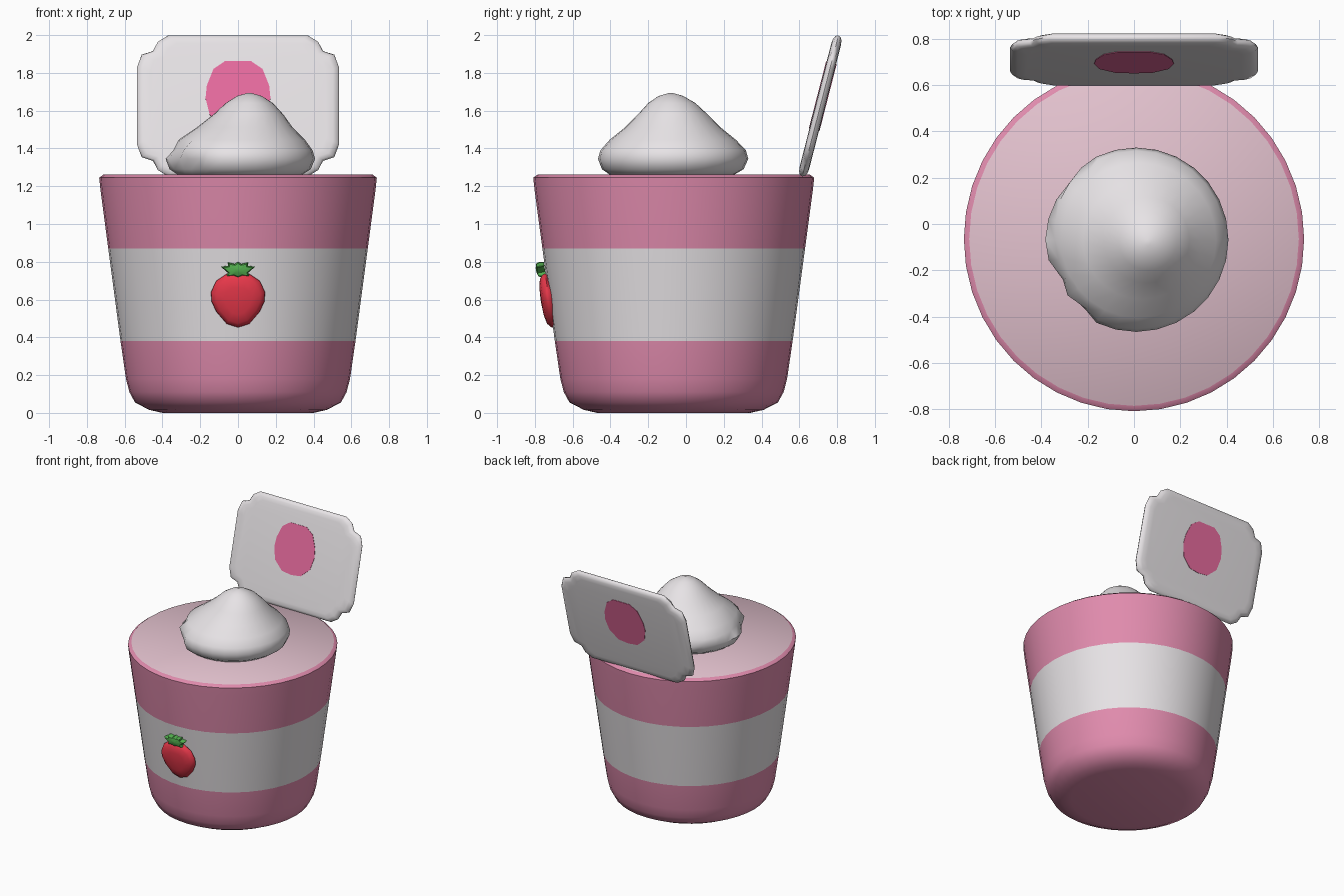
import bpy, bmesh, math, random
from mathutils import Matrix, Vector

random.seed(4)
cube = bpy.data.objects.get("Cube")
if cube:
    bpy.data.objects.remove(cube, do_unlink=True)


def material(name, rgb):
    m = bpy.data.materials.new(name)
    m.use_nodes = True
    m.diffuse_color = (*rgb, 1)
    m.node_tree.nodes["Principled BSDF"].inputs["Base Color"].default_value = (*rgb, 1)
    return m


WHITE = material("cream white", (0.80, 0.77, 0.79))
PINK = material("rose pink", (0.75, 0.26, 0.42))
PALE = material("pale pink", (0.77, 0.54, 0.62))
HOT = material("hot pink", (0.81, 0.15, 0.35))
RED = material("berry red", (0.82, 0.04, 0.07))
GREEN = material("leaf green", (0.09, 0.44, 0.08))


def finish(bm, name, mats, angle=40, matrix=Matrix()):
    bmesh.ops.recalc_face_normals(bm, faces=bm.faces)
    mesh = bpy.data.meshes.new(name)
    bm.to_mesh(mesh)
    bm.free()
    mesh.transform(matrix)
    for m in mats:
        mesh.materials.append(m)
    obj = bpy.data.objects.new(name, mesh)
    bpy.context.collection.objects.link(obj)
    bpy.ops.object.select_all(action='DESELECT')
    obj.select_set(True)
    bpy.context.view_layer.objects.active = obj
    bpy.ops.object.shade_smooth_by_angle(angle=math.radians(angle))
    return obj


def skin(rings):
    """Bridge closed rings of points and cap both ends."""
    bm = bmesh.new()
    loops = [[bm.verts.new(p) for p in ring] for ring in rings]
    for a, b in zip(loops, loops[1:]):
        for i in range(len(a)):
            j = (i + 1) % len(a)
            bm.faces.new((a[i], a[j], b[j], b[i]))
    bm.faces.new(loops[0])
    bm.faces.new(loops[-1])
    return bm


def circle(r, z, cx, cy, n, sy=1.0):
    return [Vector((cx + r * math.cos(t), cy + r * sy * math.sin(t), z))
            for t in (2 * math.pi * i / n for i in range(n))]


def pillow(outline, layers):
    """Stack scaled copies of a flat outline: layers are (scale, depth)."""
    return skin([[(x * s, y * s, d) for x, y in outline] for s, d in layers])


def mirrored(half):
    return half + [(-x, y) for x, y in reversed(half) if x > 0]


def upright(y, z, lean):
    """Stand a flat shape up so it faces -y, leaning its top back by an angle."""
    return Matrix.Translation((0, y, z)) @ Matrix.Rotation(math.radians(90 - lean), 4, 'X')


# Tapered cup with a rounded foot, a white band and a flat filled top
CY = -0.065
profile = [(0.40, 0), (0.47, 0.016), (0.545, 0.055), (0.575, 0.11), (0.593, 0.18),
           (0.622, 0.38), (0.687, 0.87), (0.728, 1.18), (0.735, 1.245), (0.712, 1.262)]
bm = skin([circle(r, z, 0, CY, 40, 1.012) for r, z in profile])
for f in bm.faces:
    z = f.calc_center_median().z
    f.material_index = 2 if z > 1.26 else 1 if 0.38 < z < 0.87 else 0
finish(bm, "cup", [PINK, WHITE, PALE], 50)

# Mound of cream, peak leaning right, with a lumpy left side
mound = [(0.32, 1.255, 0.01, -0.075), (0.375, 1.29, 0.01, -0.07), (0.398, 1.345, 0.01, -0.068),
         (0.385, 1.39, 0.01, -0.068), (0.335, 1.445, 0.02, -0.07), (0.255, 1.51, 0.035, -0.07),
         (0.185, 1.58, 0.055, -0.07), (0.125, 1.64, 0.06, -0.075), (0.065, 1.678, 0.06, -0.08),
         (0.012, 1.693, 0.06, -0.08)]
rings = [circle(r, z, cx, cy, 28) for r, z, cx, cy in mound]
for ring in rings[1:4]:
    for p in ring:
        if p.x < -0.2:
            p.x += random.uniform(0.0, 0.045)
finish(skin(rings), "cream_mound", [WHITE], 60)

# Open lid with notched corners
LEAN = 14.4
lid_place = upright(0.711, 1.625, LEAN)
corner = [(0.535, 0.21), (0.51, 0.28), (0.45, 0.30), (0.425, 0.35), (0.37, 0.385)]
right = [(x, -y) for x, y in reversed(corner)] + corner
lid_outline = right + [(-x, y) for x, y in reversed(right)]
lid_layers = [(0.87, -0.026), (0.94, -0.023), (0.985, -0.014), (1, 0),
              (0.985, 0.014), (0.94, 0.023), (0.87, 0.026)]
finish(pillow(lid_outline, lid_layers), "lid", [WHITE], 50, lid_place)

# Round spot on each side of the lid
spot = mirrored([(0, 0.182), (0.07, 0.182), (0.13, 0.14), (0.165, 0.05), (0.172, -0.02),
                 (0.15, -0.11), (0.08, -0.175), (0, -0.185)])
for name, side in (("front", 1), ("back", -1)):
    bm = pillow(spot, [(1, side * 0.024), (1, side * 0.029)])
    finish(bm, "lid_spot_" + name, [HOT], 30, lid_place @ Matrix.Translation((0, 0.055, 0)))

# Strawberry badge on the cup front, following the wall slope
berry_half = [(0, 0.14), (0.06, 0.138), (0.115, 0.10), (0.143, 0.04), (0.14, -0.01),
              (0.115, -0.065), (0.06, -0.13), (0, -0.15)]
finish(pillow(mirrored(berry_half), [(0.8, -0.03), (1, 0), (0.97, 0.015), (0.82, 0.032),
                                     (0.5, 0.042), (0.1, 0.045)]),
       "strawberry", [RED], 60, upright(-0.724, 0.60, -9))

# Leaf crown above the berry
crown_half = [(0, 0.042), (0.018, 0.03), (0.055, 0.038), (0.052, 0.02), (0.09, 0.015),
              (0.055, -0.015), (0.06, -0.035), (0.025, -0.03), (0, -0.04)]
finish(pillow(mirrored(crown_half), [(0.9, -0.025), (1, 0), (0.85, 0.015), (0.3, 0.022)]),
       "leaf_crown", [GREEN], 40, upright(-0.772, 0.758, -9))
